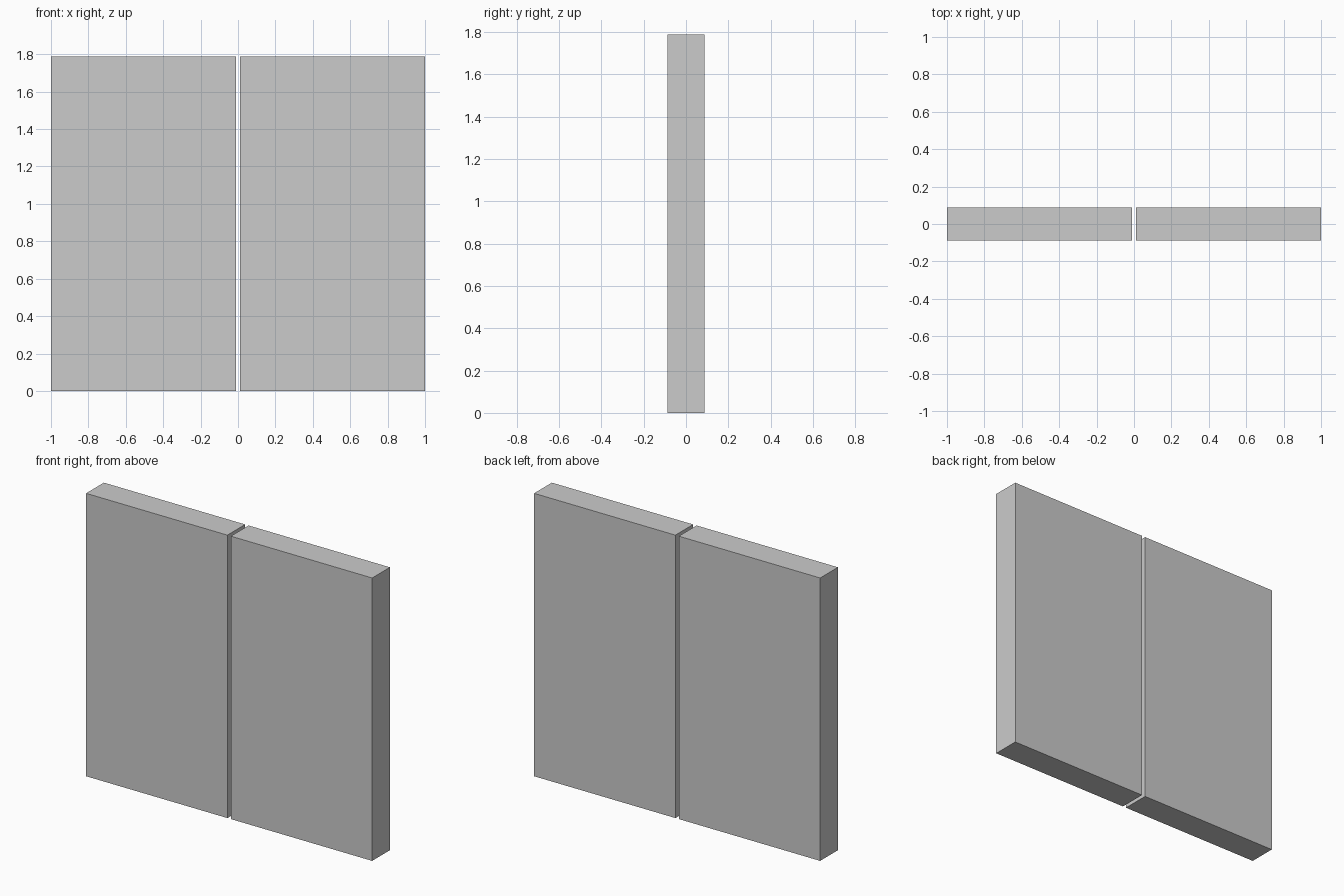
import bpy

if "Cube" in bpy.data.objects:
    bpy.data.objects.remove(bpy.data.objects["Cube"])

HEIGHT = 1.788
THICKNESS = 0.177
HALF_GAP = 0.012
WIDTH = 1.0 - HALF_GAP


def add_panel(name, side):
    """Flat slab standing on the ground, on one side of the centre gap."""
    bpy.ops.mesh.primitive_cube_add(
        size=1, location=(side * (HALF_GAP + WIDTH / 2), 0, HEIGHT / 2))
    panel = bpy.context.object
    panel.name = name
    panel.scale = (WIDTH, THICKNESS, HEIGHT)
    bpy.ops.object.transform_apply(location=False, rotation=False, scale=True)


# Pair of door panels with a narrow gap between them
for name, side in (("left_door_panel", -1), ("right_door_panel", 1)):
    add_panel(name, side)
